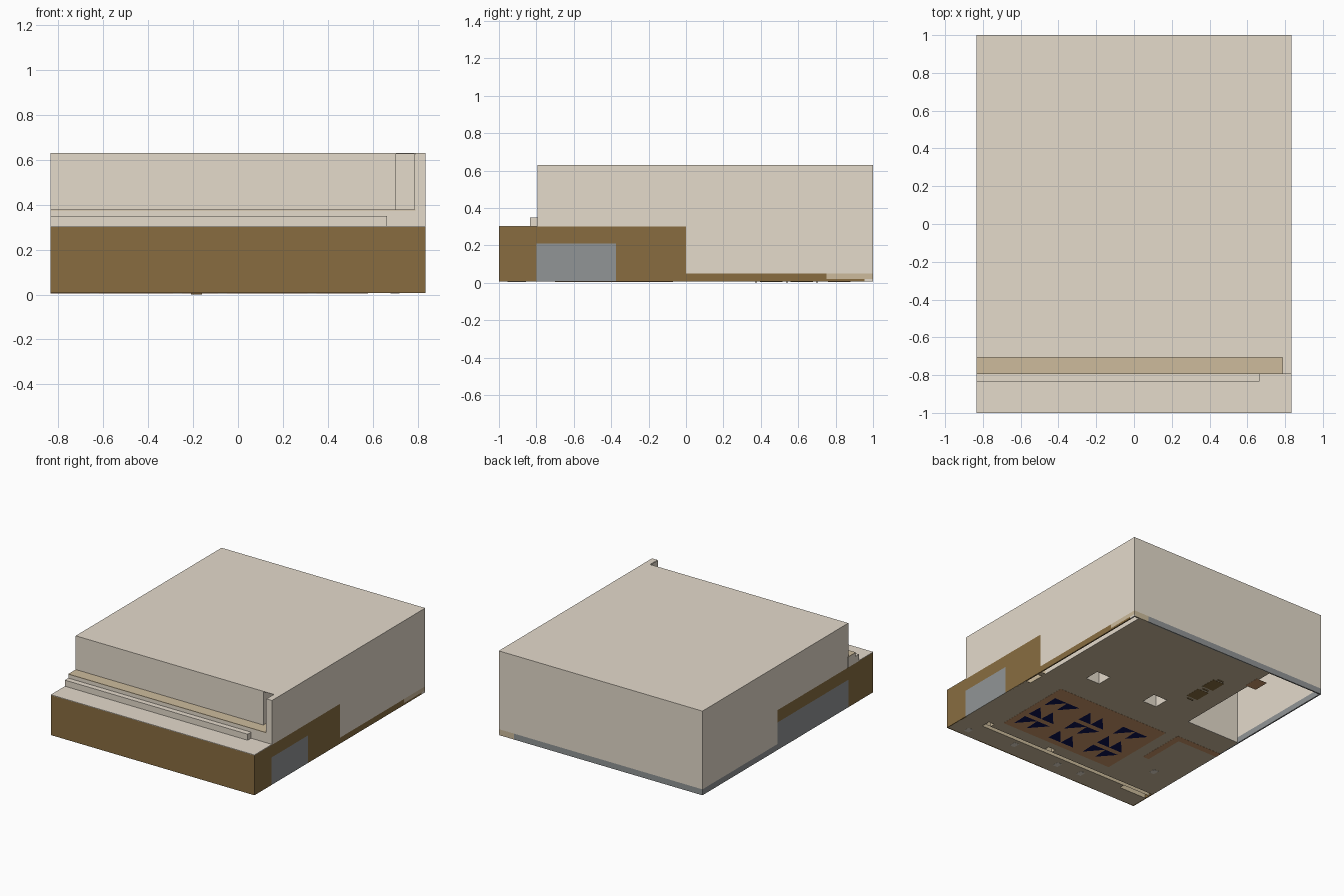
import bpy, bmesh

if "Cube" in bpy.data.objects:
    bpy.data.objects.remove(bpy.data.objects["Cube"])

def material(name, r, g, b):
    m = bpy.data.materials.new(name)
    m.diffuse_color = (r, g, b, 1)
    m.use_nodes = True
    m.node_tree.nodes["Principled BSDF"].inputs["Base Color"].default_value = m.diffuse_color
    return m

BEIGE = material("beige plaster", .78, .705, .60)
BROWN = material("brown panel", .247, .152, .051)
BLUE = material("blue grey glass", .285, .300, .303)
TAN = material("light tan trim", .61, .50, .335)
RUST = material("orange brown carpet", .62, .32, .15)
NAVY = material("navy pattern", .004, .006, .08)

def finish(name, bm, mat):
    me = bpy.data.meshes.new(name)
    bm.to_mesh(me)
    bm.free()
    me.materials.append(mat)
    ob = bpy.data.objects.new(name, me)
    bpy.context.collection.objects.link(ob)
    return ob

def box(name, mat, x, y, z):
    bm = bmesh.new()
    bmesh.ops.create_cube(bm, size=1)
    for v in bm.verts:
        v.co = [(r[0] + r[1]) / 2 + c * (r[1] - r[0]) for c, r in zip(v.co, (x, y, z))]
    return finish(name, bm, mat)

W, T, Z0 = .835, .01, .006         # half width, wall thickness, floor level
H1, H2 = .305, .63                 # low and high roof levels
LY, MY, UY = -.835, -.795, -.708   # ledge, side wall and upper wall fronts
RX = .79                           # inner skin of the right wall

# Roofs
box("low_roof", BEIGE, (-W, W), (-1, MY), (H1 - .004, H1))
box("high_roof", BEIGE, (-W, RX), (UY, 1), (H2 - .003, H2))

# Front wall and stepped ledges
box("front_wall", BROWN, (-W, W), (-1, -1 + T), (Z0, H1 - .004))
box("low_ledge", BEIGE, (-W, .664), (LY, MY), (H1, .35))
box("high_ledge", BEIGE, (-W, RX), (MY, UY), (H1 - .004, .375))
box("high_ledge_top", TAN, (-W, RX), (MY, UY), (.375, .38))
box("upper_front_wall", BEIGE, (-W, .704), (UY, UY + T), (.38, H2 - .003))
box("recess_side", BEIGE, (.694, .704), (UY + T, -.5), (.38, H2 - .003))
box("recess_back", BEIGE, (.694, RX), (-.5, -.49), (.38, H2 - .003))
box("recess_floor", TAN, (.694, RX), (UY, -.49), (.37, .38))

# Right wall panels
R = (W - T, W)
box("right_front_post", BROWN, R, (-1 + T, -.80), (Z0, H1 - .004))
box("right_window", BLUE, R, (-.80, -.375), (Z0, .21))
box("right_window_head", BROWN, R, (-.80, -.375), (.21, H1 - .004))
box("right_middle_panel", BROWN, R, (-.375, 0), (Z0, H1 - .004))
box("right_skirting", BROWN, R, (0, .75), (Z0, .05))
box("right_back_skirting", BROWN, R, (.75, .955), (Z0, .02))
box("right_corner_base", BEIGE, R, (.955, 1), (Z0, .02))
box("right_back_trim", TAN, R, (.75, 1), (.02, .05))
box("right_back_wall", BEIGE, R, (0, 1), (.05, H2))
box("right_upper_wall", BEIGE, R, (MY, 0), (H1 - .004, H2))
box("right_wall_cap", BEIGE, (RX, W - T), (MY, 1), (H2 - .003, H2))
box("right_wall_end", BEIGE, (RX, W - T), (MY, MY + .005), (H1, H2 - .003))
box("right_inner_upper", BEIGE, (RX - .003, RX), (MY, -.2), (H1, H2 - .003))
box("right_inner_wall", BEIGE, (RX - .003, RX), (0, 1 - T), (Z0, H2 - .003))
box("right_inner_trim", TAN, (RX - .003, RX), (-.2, 0), (Z0, H2 - .003))

# Left wall panels
L = (-W, -W + T)
box("left_front_post", BROWN, L, (-1 + T, -.71), (Z0, H1 - .004))
box("left_window", BLUE, L, (-.71, .12), (Z0, .21))
box("left_window_head", BROWN, L, (-.71, .12), (.21, H1 - .004))
box("left_upper_wall", BEIGE, L, (UY + T, .12), (H1 - .004, H2 - .003))
box("left_skirting", BLUE, L, (.12, 1), (Z0, .05))
box("left_back_wall", BEIGE, L, (.12, 1), (.05, H2 - .003))

# Back wall and inner room partition
box("back_skirting", BLUE, (-W + T, .71), (1 - T, 1), (Z0, .05))
box("back_trim", TAN, (.71, W - T), (1 - T, 1), (Z0, .05))
box("back_wall", BEIGE, (-W + T, W - T), (1 - T, 1), (.05, H2 - .003))
box("partition", BEIGE, (-W + T, -.36), (.11, .12), (Z0 + .004, H2 - .003))

# Floor: a grid with the open room, wall cavity and hollow fittings left out
def square(cx, cy, hx, hy):
    return cx - hx, cx + hx, cy - hy, cy + hy

columns = [square(.48, .19, .058, .058), square(-.02, .20, .058, .058)]
counter = [(-W + T, .664, -.825, -.795), (-W + T, -.60, -.865, -.825),
           square(.64, -.775, .024, .02), square(.10, -.775, .03, .02)]
holes = columns + counter + [(-W, -.38, .12, 1 - T), (RX, W, 0, 1), (RX, W, -.16, -.04)]
xs = sorted({-W, W} | {h[i] for h in holes for i in (0, 1)})
ys = sorted({-1, 1} | {h[i] for h in holes for i in (2, 3)})
bm = bmesh.new()
for xa, xb in zip(xs, xs[1:]):
    for ya, yb in zip(ys, ys[1:]):
        mx, my = (xa + xb) / 2, (ya + yb) / 2
        if not any(a < mx < b and c < my < d for a, b, c, d in holes):
            bm.faces.new([bm.verts.new(p) for p in
                          ((xa, ya, Z0), (xb, ya, Z0), (xb, yb, Z0), (xa, yb, Z0))])
bmesh.ops.remove_doubles(bm, verts=bm.verts, dist=.0001)
finish("floor", bm, TAN)

# Hollow columns and counter seen through the floor holes
def hollow(name, mat, hole, top):
    a, b, c, d = hole
    bm = bmesh.new()
    ring = [(a, c), (b, c), (b, d), (a, d)]
    lo = [bm.verts.new((x, y, Z0)) for x, y in ring]
    hi = [bm.verts.new((x, y, top)) for x, y in ring]
    for i in range(4):
        j = (i + 1) % 4
        bm.faces.new((lo[i], lo[j], hi[j], hi[i]))
    bm.faces.new(hi)
    finish(name, bm, mat)

for i, h in enumerate(columns):
    hollow(f"column_{i}", BEIGE, h, .6)
for i, h in enumerate(counter):
    hollow(f"counter_part_{i}", TAN, h, .29 if i == 0 else .15)

# Thin pieces lying in the floor
def plate(name, mat, x, y, low=.005):
    box(name, mat, x, y, (low, Z0))

plate("carpet", RUST, (-.36, .58), (-.70, -.09))
plate("aisle_carpet", RUST, (-.50, -.45), (-.44, -.12))
plate("door_carpet", RUST, (-W, -.45), (-.12, -.07))
plate("step_carpet", RUST, (-.45, -.36), (.76, .88))
for i, y in enumerate((.395, .56)):
    plate(f"bench_base_{i}", BROWN, (-.235, -.14), (y, y + .12))
for i, y in enumerate((.375, .54, .70)):
    plate(f"bench_foot_{i}", BROWN, (-.21, -.16), (y - .003, y + .003), 0)
for i, (x, y) in enumerate(((.70, -.93), (.33, -.88), (-.07, -.90), (-.27, -.89), (-.64, -.55))):
    plate(f"floor_tile_{i}", BEIGE, (x - .02, x + .02), (y - .025, y + .025))

# Broken navy pattern, three by three on the carpet
bm = bmesh.new()
for i, cx in enumerate((.42, .11, -.19)):
    for j, cy in enumerate((-.27, -.43, -.59)):
        s = 1 if (i + j) % 2 else -1
        for dx in (-.055, .055):
            pts = [(-.055, -.06 * s), (.055, -.06 * s), (.05, .06 * s)]
            bm.faces.new([bm.verts.new((cx + dx + p, cy + q, .004)) for p, q in pts])
finish("carpet_pattern", bm, NAVY)
